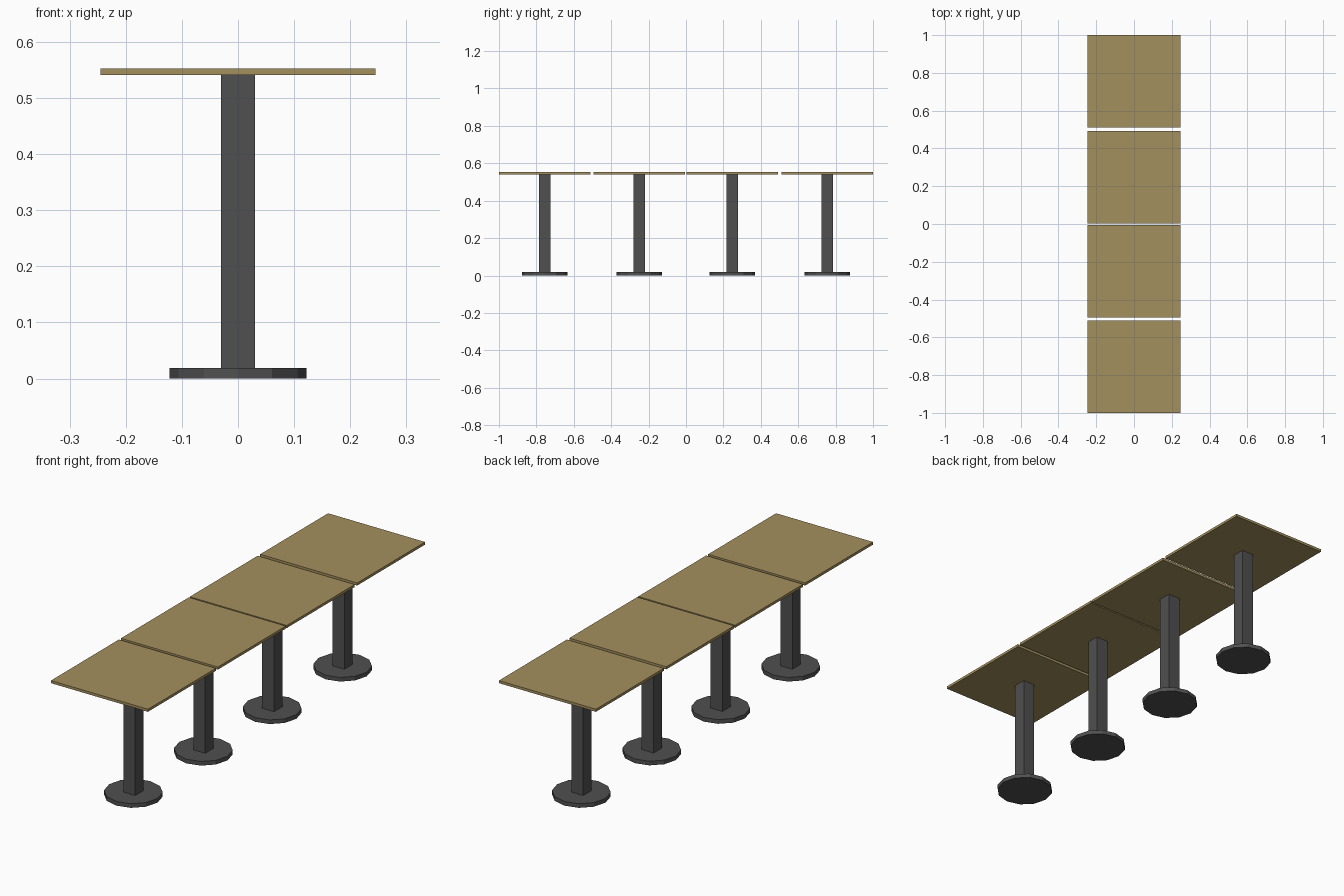
import bpy

if "Cube" in bpy.data.objects:
    bpy.data.objects.remove(bpy.data.objects["Cube"])


def make_material(name, rgb):
    mat = bpy.data.materials.new(name)
    mat.diffuse_color = (*rgb, 1.0)
    mat.use_nodes = True
    mat.node_tree.nodes["Principled BSDF"].inputs["Base Color"].default_value = mat.diffuse_color
    return mat


wood = make_material("wood", (0.37, 0.28, 0.11))
dark_metal = make_material("dark_metal", (0.08, 0.08, 0.08))


def box(name, size, y, z0, z1, mat):
    bpy.ops.mesh.primitive_cube_add(size=1, location=(0, y, (z0 + z1) / 2))
    obj = bpy.context.object
    obj.name = name
    obj.scale = (size, size, z1 - z0)
    bpy.ops.object.transform_apply(location=False, rotation=False, scale=True)
    obj.data.materials.append(mat)


def disc(name, radius, y, z0, z1, mat):
    bpy.ops.mesh.primitive_cylinder_add(vertices=12, radius=radius, depth=z1 - z0,
                                        location=(0, y, (z0 + z1) / 2))
    obj = bpy.context.object
    obj.name = name
    obj.data.materials.append(mat)


# Row of four square pedestal tables
BASE_TOP, POST_TOP, TABLE_TOP = 0.019, 0.541, 0.553
for i, y in enumerate((-0.755, -0.25, 0.247, 0.755), start=1):
    disc(f"table_base_{i}", 0.122, y, 0, BASE_TOP, dark_metal)
    box(f"table_post_{i}", 0.06, y, BASE_TOP, POST_TOP, dark_metal)
    box(f"table_top_{i}", 0.49, y, POST_TOP, TABLE_TOP, wood)
